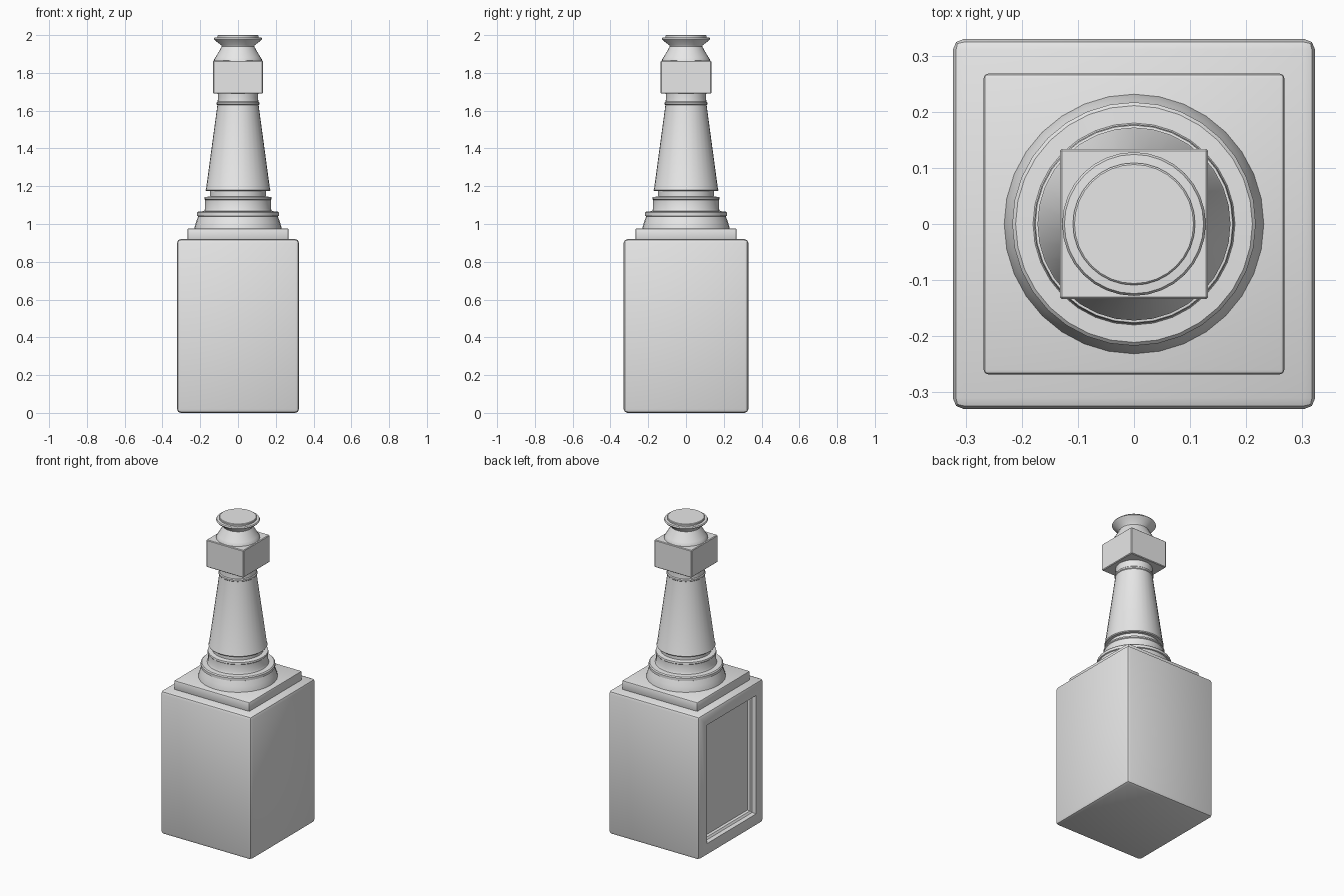
import bpy, bmesh, math

if "Cube" in bpy.data.objects:
    bpy.data.objects.remove(bpy.data.objects["Cube"])

stone = bpy.data.materials.new("plain grey")
stone.diffuse_color = (0.8, 0.8, 0.8, 1)
stone.use_nodes = True
stone.node_tree.nodes["Principled BSDF"].inputs["Base Color"].default_value = stone.diffuse_color


def finish(name, bm, angle=35, bevel=0.0, segments=2):
    bmesh.ops.recalc_face_normals(bm, faces=bm.faces)
    mesh = bpy.data.meshes.new(name)
    bm.to_mesh(mesh)
    bm.free()
    mesh.materials.append(stone)
    obj = bpy.data.objects.new(name, mesh)
    bpy.context.collection.objects.link(obj)
    bpy.ops.object.select_all(action='DESELECT')
    obj.select_set(True)
    bpy.context.view_layer.objects.active = obj
    if bevel:
        mod = obj.modifiers.new("soft edges", 'BEVEL')
        mod.width, mod.segments = bevel, segments
        mod.limit_method = 'ANGLE'
        mod.angle_limit = math.radians(60)
        bpy.ops.object.modifier_apply(modifier=mod.name)
    bpy.ops.object.shade_smooth_by_angle(angle=math.radians(angle))
    return obj


def block_mesh(hx, hy, z0, z1):
    bm = bmesh.new()
    bmesh.ops.create_cube(bm, size=1)
    for v in bm.verts:
        v.co = (v.co.x * 2 * hx, v.co.y * 2 * hy, z0 + (v.co.z + 0.5) * (z1 - z0))
    return bm


def turned(name, profile, sides=32):
    """Solid of revolution from (radius, height) points, capped at both ends."""
    bm = bmesh.new()
    rings = [[bm.verts.new((r * math.cos(2 * math.pi * i / sides),
                            r * math.sin(2 * math.pi * i / sides), z))
              for i in range(sides)] for r, z in profile]
    for a, b in zip(rings, rings[1:]):
        for i in range(sides):
            j = (i + 1) % sides
            bm.faces.new((a[i], a[j], b[j], b[i]))
    bm.faces.new(rings[0][::-1])
    bm.faces.new(rings[-1])
    return finish(name, bm)


# Pedestal, with a stepped recessed panel cut into its left side
pedestal = finish("pedestal", block_mesh(0.323, 0.33, 0, 0.92), bevel=0.02)
bm = bmesh.new()
bm.from_mesh(pedestal.data)
face = max((f for f in bm.faces if f.normal.x < -0.99), key=lambda f: f.calc_area())
for inset, depth in ((0.06, 0), (0.004, -0.025), (0.012, -0.008), (0.004, -0.015)):
    bmesh.ops.inset_region(bm, faces=[face], thickness=inset, use_even_offset=True)
    for v in face.verts:
        v.co.x -= depth
bm.to_mesh(pedestal.data)
bm.free()
bpy.ops.object.shade_smooth_by_angle(angle=math.radians(35))

# Square plinth on the pedestal
finish("plinth", block_mesh(0.268, 0.268, 0.915, 0.977), bevel=0.008)

# Round stepped foot of the column
turned("column_foot", [
    (0.232, 0.97), (0.231, 0.98), (0.222, 1.01), (0.211, 1.04), (0.217, 1.043),
    (0.217, 1.06), (0.211, 1.066), (0.180, 1.068), (0.174, 1.08), (0.174, 1.128),
    (0.178, 1.132), (0.176, 1.142), (0.149, 1.146), (0.149, 1.18)])

# Tapered shaft with a thin collar and neck
turned("shaft", [
    (0.168, 1.175), (0.172, 1.180), (0.169, 1.187), (0.109, 1.630), (0.113, 1.634),
    (0.113, 1.643), (0.108, 1.648), (0.106, 1.67), (0.108, 1.70)])

# Square block near the top
finish("cap_block", block_mesh(0.132, 0.134, 1.69, 1.865), bevel=0.004, segments=1)

# Flared finial with a flat disc on top
turned("finial", [
    (0.128, 1.86), (0.126, 1.872), (0.118, 1.885), (0.100, 1.915), (0.086, 1.94),
    (0.088, 1.946), (0.122, 1.972), (0.128, 1.980), (0.124, 1.987), (0.109, 1.988),
    (0.109, 1.997), (0.106, 2.0)])
